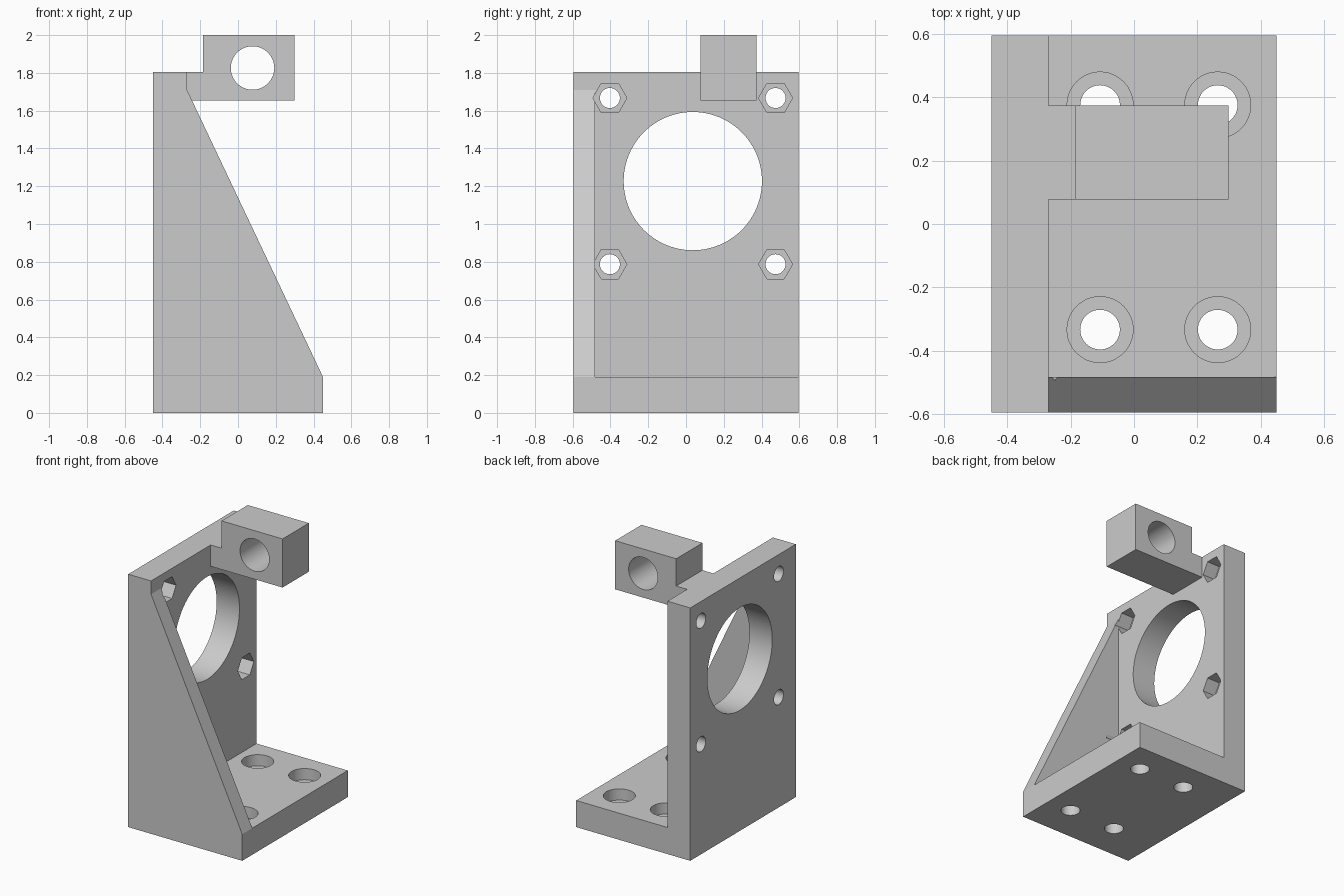
import bpy
import bmesh
from math import pi
from mathutils import Matrix, Vector

if "Cube" in bpy.data.objects:
    bpy.data.objects.remove(bpy.data.objects["Cube"])

grey = bpy.data.materials.new("plain grey")
grey.use_nodes = True
grey.diffuse_color = (0.6, 0.6, 0.6, 1)
grey.node_tree.nodes["Principled BSDF"].inputs["Base Color"].default_value = (0.6, 0.6, 0.6, 1)

# Main dimensions
HALF_X, HALF_Y = 0.45, 0.595
WALL_X, WALL_TOP = -0.27, 1.805
BASE_TOP = 0.19
RIB_Y = -0.482


def add_object(name, bm):
    bmesh.ops.recalc_face_normals(bm, faces=bm.faces[:])
    mesh = bpy.data.meshes.new(name)
    bm.to_mesh(mesh)
    bm.free()
    mesh.materials.append(grey)
    ob = bpy.data.objects.new(name, mesh)
    bpy.context.collection.objects.link(ob)
    return ob


def prism(name, profile, y0, y1):
    """Extrude an x-z profile along y."""
    bm = bmesh.new()
    face = bm.faces.new([bm.verts.new((x, y0, z)) for x, z in profile])
    out = bmesh.ops.extrude_face_region(bm, geom=[face])
    verts = [v for v in out["geom"] if isinstance(v, bmesh.types.BMVert)]
    bmesh.ops.translate(bm, verts=verts, vec=(0, y1 - y0, 0))
    return add_object(name, bm)


def bore(name, centre, radius, length, axis, sides=48):
    """Round or hexagonal cutter centred on a point, along x, y or z."""
    turn = {"x": Matrix.Rotation(pi / 2, 4, "Y"),
            "y": Matrix.Rotation(pi / 2, 4, "X"),
            "z": Matrix.Identity(4)}[axis]
    bm = bmesh.new()
    bmesh.ops.create_cone(bm, cap_ends=True, segments=sides, radius1=radius,
                          radius2=radius, depth=length,
                          matrix=Matrix.Translation(Vector(centre)) @ turn)
    ob = add_object(name, bm)
    ob.hide_render = True
    return ob


def combine(target, tool, operation):
    """Apply a boolean and discard the tool object."""
    mod = target.modifiers.new(operation, "BOOLEAN")
    mod.operation, mod.solver, mod.object = operation, "EXACT", tool
    bpy.context.view_layer.objects.active = target
    bpy.ops.object.modifier_apply(modifier=mod.name)
    bpy.data.objects.remove(tool)


# Upright wall and foot as one L section
bracket = prism("motor_bracket", [
    (-HALF_X, 0), (HALF_X, 0), (HALF_X, BASE_TOP), (WALL_X, BASE_TOP),
    (WALL_X, WALL_TOP), (-HALF_X, WALL_TOP)], RIB_Y, HALF_Y)

# Sloping side rib
rib = prism("side_rib", [
    (-HALF_X, 0), (HALF_X, 0), (HALF_X, BASE_TOP), (WALL_X, 1.71),
    (WALL_X, WALL_TOP), (-HALF_X, WALL_TOP)], -HALF_Y, RIB_Y)
combine(bracket, rib, "UNION")

# Rod holder block with its connecting tab
holder = prism("rod_holder", [
    (WALL_X, 1.653), (0.298, 1.653), (0.298, 2), (-0.184, 2),
    (-0.184, WALL_TOP), (WALL_X, WALL_TOP)], 0.077, 0.373)
combine(bracket, holder, "UNION")

# Rod hole and large motor opening
combine(bracket, bore("rod_hole", (0.077, 0.22, 1.826), 0.115, 0.6, "y", 64), "DIFFERENCE")
combine(bracket, bore("motor_opening", (-0.36, 0.036, 1.227), 0.366, 0.5, "x", 96), "DIFFERENCE")

# Wall screw holes with hexagonal nut pockets
for y in (-0.403, 0.474):
    for z in (0.787, 1.667):
        combine(bracket, bore("screw_hole", (-0.36, y, z), 0.053, 0.4, "x"), "DIFFERENCE")
        combine(bracket, bore("nut_pocket", (WALL_X, y, z), 0.09, 0.2, "x", 6), "DIFFERENCE")

# Foot mounting holes with counterbores
for x in (-0.107, 0.264):
    for y in (-0.333, 0.375):
        combine(bracket, bore("foot_hole", (x, y, 0.1), 0.0625, 0.5, "z"), "DIFFERENCE")
        combine(bracket, bore("counterbore", (x, y, BASE_TOP), 0.104, 0.16, "z"), "DIFFERENCE")

# Merge coplanar seams, then smooth only the round holes
bm = bmesh.new()
bm.from_mesh(bracket.data)
bmesh.ops.remove_doubles(bm, verts=bm.verts[:], dist=0.0001)
bmesh.ops.dissolve_limit(bm, angle_limit=0.01, verts=bm.verts[:], edges=bm.edges[:])
bm.to_mesh(bracket.data)
bm.free()
bpy.ops.object.select_all(action="DESELECT")
bracket.select_set(True)
bpy.context.view_layer.objects.active = bracket
bpy.ops.object.shade_smooth_by_angle(angle=pi / 9)
